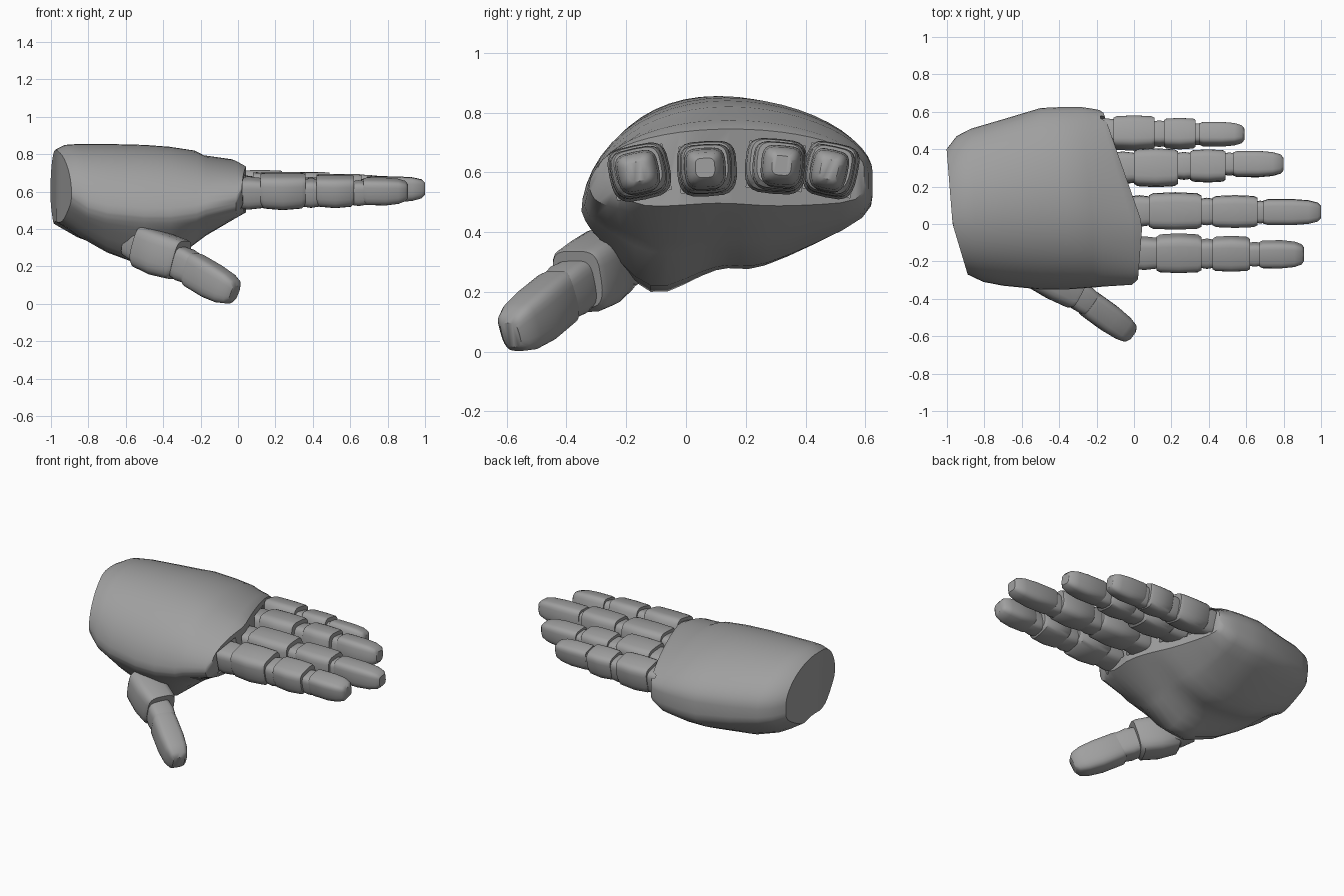
import bpy, bmesh, math
from mathutils import Vector, Matrix

cube = bpy.data.objects.get("Cube")
if cube:
    bpy.data.objects.remove(cube, do_unlink=True)

grey = bpy.data.materials.new("matte grey")
grey.use_nodes = True
GREY = (0.35, 0.35, 0.35, 1)
grey.diffuse_color = GREY
grey.node_tree.nodes["Principled BSDF"].inputs["Base Color"].default_value = GREY


def power(v, p):
    return math.copysign(abs(v) ** p, v)


def loft(name, rings, matrix=None):
    """Skin closed rings of equal size; ends are closed by strips across."""
    bm = bmesh.new()
    rows = [[bm.verts.new(p) for p in ring] for ring in rings]
    n = len(rows[0])
    for a, b in zip(rows, rows[1:]):
        for i in range(n):
            j = (i + 1) % n
            bm.faces.new((a[i], a[j], b[j], b[i]))
    for row in (rows[0], rows[-1]):
        for i in range(n // 2):
            strip = [row[i], row[i + 1], row[n - i - 1], row[-i % n]]
            bm.faces.new(list(dict.fromkeys(strip)))
    bmesh.ops.recalc_face_normals(bm, faces=bm.faces)
    mesh = bpy.data.meshes.new(name)
    bm.to_mesh(mesh)
    bm.free()
    if matrix:
        mesh.transform(matrix)
    mesh.materials.append(grey)
    obj = bpy.data.objects.new(name, mesh)
    bpy.context.collection.objects.link(obj)
    return obj


def smooth(obj, angle=38):
    bpy.ops.object.select_all(action='DESELECT')
    obj.select_set(True)
    bpy.context.view_layer.objects.active = obj
    bpy.ops.object.shade_smooth_by_angle(angle=math.radians(angle))


def palm_ring(x, near_tilt, far_tilt, y0, y1, top, mid0, mid1, mound, heel, side_z):
    """Arched back of the hand above; thumb mound, hollow and heel below."""
    points = []
    for i in range(24):
        a = math.pi * i / 24
        mid = (mid0 + mid1) / 2 + (mid1 - mid0) / 2 * math.cos(a)
        points.append(Vector(((y0 + y1) / 2 + (y1 - y0) / 2 * math.cos(a),
                              mid + (top - mid) * math.sin(a) ** 1.08)))
    hollow = (.11, max(mound[1], heel[1]) + .015)
    corners = [Vector(c) for c in ((y0, mid0), (y0 + .02, mid0 - .05), mound, hollow,
                                   heel, (y1, side_z), (y1, mid1))]
    under = [a.lerp(b, k / 4) for a, b in zip(corners, corners[1:]) for k in range(4)]
    for _ in range(2):
        under = under[:1] + [(a + 2 * b + c) / 4 for a, b, c in
                             zip(under, under[1:], under[2:] + corners[-1:])]
    points += under
    return [(x + near_tilt * min(0, y) + far_tilt * max(0, y), y, z) for y, z in points]


def limb(name, start, end, width, height, profile, roll=0):
    """Rounded-box segment running from start to end, softer underneath."""
    start, end = Vector(start), Vector(end)
    d = end - start
    rings = []
    for t, k, lift in profile:
        ring = []
        for i in range(24):
            a = 2 * math.pi * i / 24
            s = math.sin(a)
            ring.append((t * d.length, width / 2 * k * power(math.cos(a), 0.5),
                         height * (lift + k / 2 * power(s, 0.55 if s > 0 else 0.75))))
        rings.append(ring)
    matrix = Matrix.Translation(start) @ d.to_track_quat('X', 'Z').to_matrix().to_4x4()
    smooth(loft(name, rings, matrix @ Matrix.Rotation(math.radians(roll), 4, 'X')))


BONE = [(0, .84, .06), (.08, .95, .02), (.5, 1, 0), (.92, .95, .02), (1, .84, .06)]
TIP = [(0, .84, .05), (.08, .95, .01), (.5, .96, 0), (.78, .87, .01), (.94, .7, .02), (1, .45, .02)]
JOINT = [(0, .88, 0), (.5, 1, 0), (1, .88, 0)]

# Palm and wrist
palm = loft("palm", [palm_ring(*r) for r in (
    (-.97, -.3, -.08, -.27, .40, .825, .58, .63, (-.1, .43), (.2, .42), .53),
    (-.92, -.25, -.06, -.29, .47, .85, .55, .62, (-.1, .40), (.25, .39), .52),
    (-.85, -.15, -.04, -.31, .51, .855, .52, .61, (-.1, .35), (.26, .35), .50),
    (-.70, 0, 0, -.33, .56, .855, .49, .60, (-.12, .26), (.25, .29), .47),
    (-.50, 0, 0, -.35, .62, .85, .47, .60, (-.12, .165), (.24, .27), .45),
    (-.36, 0, -.05, -.35, .625, .84, .47, .60, (-.12, .19), (.25, .28), .45),
    (-.22, 0, -.10, -.34, .625, .82, .49, .60, (-.12, .32), (.25, .33), .46),
    (-.17, 0, -.12, -.335, .62, .795, .51, .60, (-.12, .36), (.25, .36), .46),
    (-.01, 0, -.29, -.325, .61, .775, .55, .60, (-.15, .455), (.25, .45), .49),
    (.045, .08, -.35, -.295, .595, .745, .61, .62, (-.15, .48), (.3, .485), .5))])

# Fingers: name, y, height, roll, base x, then (start, end, width) of each segment
fingers = (
    ("index", -.155, .60, 12, .05, (.12, .36, .205), (.42, .62, .185), (.67, .91, .15)),
    ("middle", .07, .612, 3, .04, (.08, .36, .20), (.42, .66, .175), (.69, 1.0, .145)),
    ("ring", .30, .62, -5, -.06, (.0, .235, .205), (.30, .49, .175), (.53, .80, .145)),
    ("little", .485, .607, -12, -.14, (-.11, .11, .18), (.16, .33, .16), (.35, .59, .13)),
)

# Sockets cut into the knuckle edge of the palm
for name, y, z, roll, base, *parts in fingers:
    bpy.ops.mesh.primitive_cube_add(size=1, location=(base + .06, y, z),
                                    rotation=(math.radians(roll), 0, 0))
    cutter = bpy.context.object
    cutter.scale = (.2, parts[0][2] * .9, .155)
    cutter.hide_render = True
    cut = palm.modifiers.new("socket", 'BOOLEAN')
    cut.operation = 'DIFFERENCE'
    cut.object = cutter
    bpy.context.view_layer.objects.active = palm
    bpy.ops.object.modifier_apply(modifier=cut.name)
    bpy.data.objects.remove(cutter, do_unlink=True)
smooth(palm)

for name, y, z, roll, base, *parts in fingers:
    previous = base - .06
    for i, (x0, x1, width) in enumerate(parts):
        height = .185 - .02 * i
        yc = y + .01 * i * (1 if name == "ring" else -.3)
        limb(f"{name}_joint_{i + 1}", (previous - .03, yc, z - .008), (x0 + .03, yc, z - .008),
             width * .84, height * .9, JOINT, roll)
        limb(f"{name}_segment_{i + 1}", (x0, yc, z), (x1, yc, z), width, height,
             TIP if i == 2 else BONE, roll)
        previous = x1

# Thumb
limb("thumb_root", (-.57, -.16, .33), (-.45, -.27, .28), .16, .18, JOINT)
limb("thumb_segment", (-.53, -.245, .305), (-.31, -.36, .228), .21, .235, BONE)
limb("thumb_joint", (-.35, -.345, .24), (-.22, -.435, .175), .155, .18, JOINT)
limb("thumb_tip", (-.255, -.415, .187), (-.02, -.585, .052), .16, .195, TIP)
